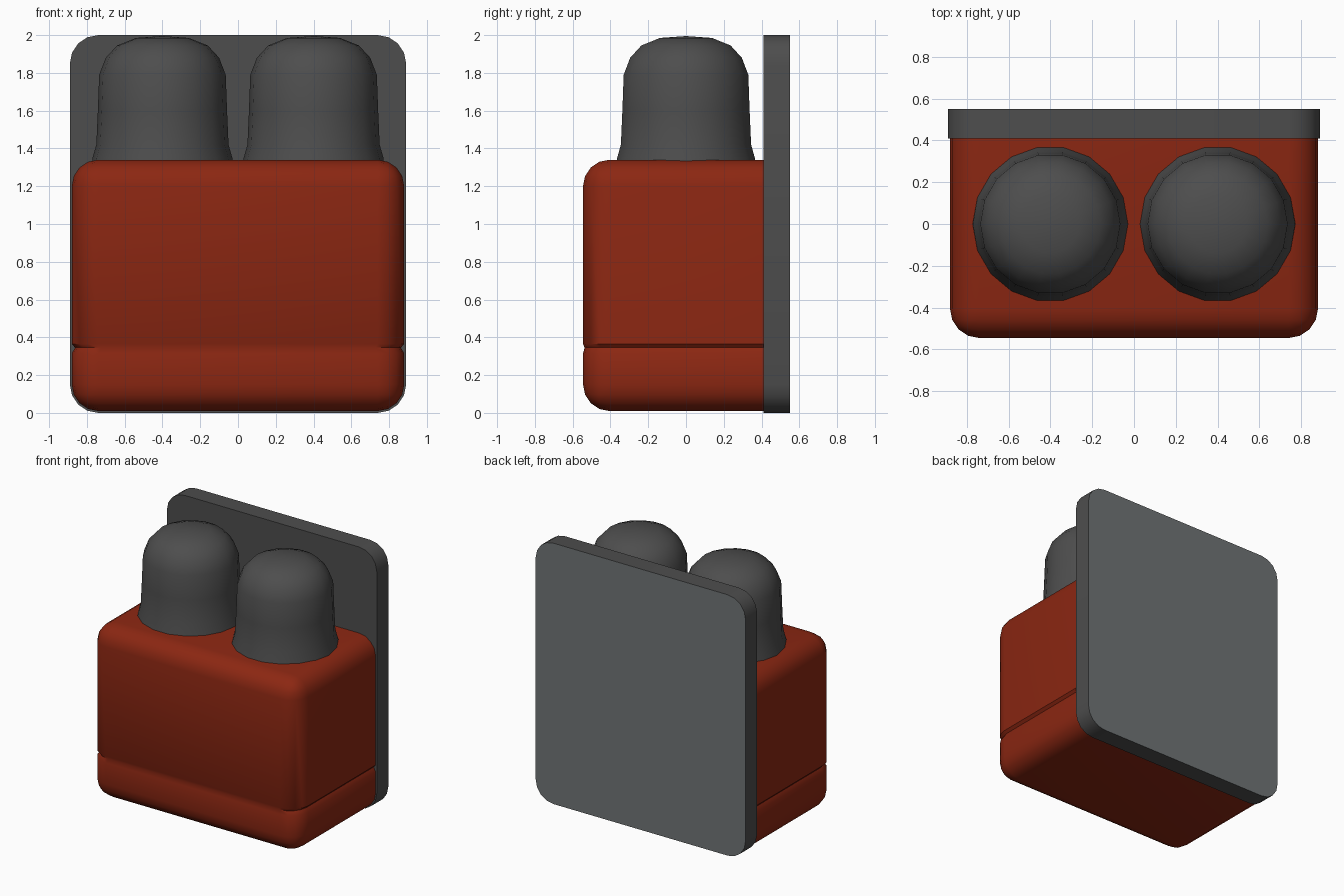
import bpy, bmesh, math
from mathutils import Vector

old = bpy.data.objects.get("Cube")
if old:
    bpy.data.objects.remove(old, do_unlink=True)


def material(name, rgb):
    m = bpy.data.materials.new(name)
    m.use_nodes = True
    m.diffuse_color = (*rgb, 1)
    m.node_tree.nodes["Principled BSDF"].inputs["Base Color"].default_value = (*rgb, 1)
    return m


RED = material("brick red", (0.26, 0.02, 0.006))
DARK = material("dark grey", (0.075, 0.075, 0.075))
PALE = material("slate grey", (0.16, 0.175, 0.18))


def finish(name, bm, mats, angle):
    bmesh.ops.recalc_face_normals(bm, faces=bm.faces[:])
    mesh = bpy.data.meshes.new(name)
    bm.to_mesh(mesh)
    bm.free()
    for m in mats:
        mesh.materials.append(m)
    ob = bpy.data.objects.new(name, mesh)
    bpy.context.collection.objects.link(ob)
    bpy.ops.object.select_all(action='DESELECT')
    ob.select_set(True)
    bpy.context.view_layer.objects.active = ob
    bpy.ops.object.shade_smooth_by_angle(angle=math.radians(angle))
    return ob


def box(lo, hi):
    bm = bmesh.new()
    bmesh.ops.create_cube(bm, size=1)
    lo, hi = Vector(lo), Vector(hi)
    for v in bm.verts:
        v.co = (lo + hi) / 2 + v.co * (hi - lo)
    return bm


def bevel(bm, edges, width, segments):
    bmesh.ops.bevel(bm, geom=edges, offset=width, segments=segments,
                    profile=0.5, affect='EDGES')


# Body: rounded everywhere except where it meets the back plate
BACK = 0.42
bm = box((-0.88, -0.545, 0.01), (0.88, BACK, 1.34))
bevel(bm, [e for e in bm.edges if any(v.co.y < 0 for v in e.verts)], 0.14, 4)

# Shallow seam around the lower body
SEAM = 0.345
for z in (SEAM - 0.03, SEAM, SEAM + 0.02):
    bmesh.ops.bisect_plane(bm, geom=bm.verts[:] + bm.edges[:] + bm.faces[:],
                           plane_co=(0, 0, z), plane_no=(0, 0, 1))
for v in bm.verts:
    if abs(v.co.z - SEAM) < 0.001:
        v.co.x *= 0.98
        if v.co.y < 0:
            v.co.y += 0.008
finish("body", bm, [RED], 40)

# Back plate: rounded corners, paler rear face
bm = box((-0.89, 0.41, 0), (0.89, 0.55, 2))
bevel(bm, [e for e in bm.edges
           if abs(e.verts[0].co.y - e.verts[1].co.y) > 0.1], 0.15, 4)
bm.normal_update()
for f in bm.faces:
    f.material_index = int(f.normal.y > 0.9)
finish("back_plate", bm, [DARK, PALE], 30)

# Two domed posts, flared at the foot
PROFILE = [(0.375, 1.30), (0.37, 1.35), (0.35, 1.42), (0.342, 1.6), (0.335, 1.79),
           (0.30, 1.88), (0.24, 1.945), (0.14, 1.985), (0, 1.995)]
for side, x in (("right", -0.4), ("left", 0.4)):
    bm = bmesh.new()
    verts = [bm.verts.new((r, 0, z)) for r, z in PROFILE]
    edges = [bm.edges.new(pair) for pair in zip(verts, verts[1:])]
    bmesh.ops.spin(bm, geom=verts + edges, cent=(0, 0, 0), axis=(0, 0, 1),
                   angle=math.tau, steps=18)
    bmesh.ops.remove_doubles(bm, verts=bm.verts[:], dist=0.0005)
    bmesh.ops.translate(bm, verts=bm.verts[:], vec=(x, 0, 0))
    finish(side + "_post", bm, [DARK], 40)
